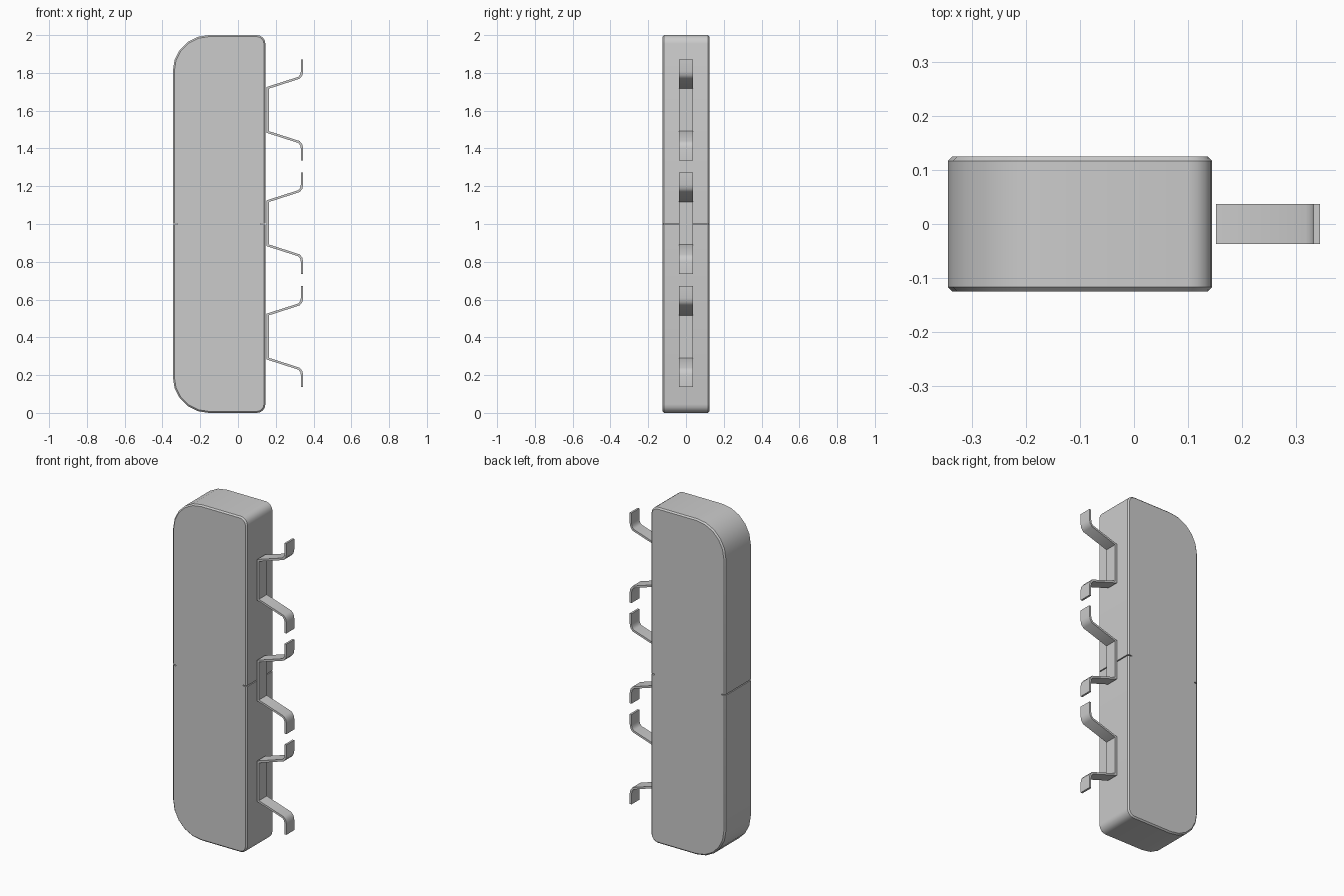
import bpy, bmesh, math
from mathutils import Vector

if "Cube" in bpy.data.objects:
    bpy.data.objects.remove(bpy.data.objects["Cube"])


def prism(name, pts, half_width):
    """Extrude an XZ outline symmetrically along y."""
    bm = bmesh.new()
    face = bm.faces.new([bm.verts.new((x, -half_width, z)) for x, z in pts])
    ext = bmesh.ops.extrude_face_region(bm, geom=[face])
    moved = [g for g in ext["geom"] if isinstance(g, bmesh.types.BMVert)]
    bmesh.ops.translate(bm, verts=moved, vec=(0, 2 * half_width, 0))
    bmesh.ops.recalc_face_normals(bm, faces=bm.faces)
    mesh = bpy.data.meshes.new(name)
    bm.to_mesh(mesh)
    bm.free()
    obj = bpy.data.objects.new(name, mesh)
    bpy.context.collection.objects.link(obj)
    return obj


def smooth(obj, angle):
    bpy.ops.object.select_all(action='DESELECT')
    obj.select_set(True)
    bpy.context.view_layer.objects.active = obj
    bpy.ops.object.shade_smooth_by_angle(angle=math.radians(angle))


def corner(cx, cz, r, start, steps):
    angles = [math.radians(start + 90 * i / steps) for i in range(steps + 1)]
    return [(cx + r * math.cos(a), cz + r * math.sin(a)) for a in angles]


def ribbon(path, t):
    """Thicken an open path into a strip outline with mitred bends."""
    p = [Vector(q) for q in path]
    left, right = [], []
    for i, q in enumerate(p):
        d0 = (q - p[max(i - 1, 0)]).normalized()
        d1 = (p[min(i + 1, len(p) - 1)] - q).normalized()
        d0, d1 = (d0 if i else d1), (d1 if i < len(p) - 1 else d0)
        n0, n1 = Vector((-d0.y, d0.x)), Vector((-d1.y, d1.x))
        m = (n0 + n1).normalized()
        m *= t / 2 / m.dot(n0)
        left.append(tuple(q + m))
        right.append(tuple(q - m))
    return left + right[::-1]


# Handle body: broad rounding on the grip side, tight rounding on the clip side
X0, X1, R, r = -0.345, 0.145, 0.19, 0.045
outline = (corner(X1 - r, 2 - r, r, 0, 4) + corner(X0 + R, 2 - R, R, 90, 5)
           + corner(X0 + R, R, R, 180, 5) + corner(X1 - r, r, r, 270, 4))
body = prism("handle_body", outline, 0.125)
bevel = body.modifiers.new("rim_chamfer", 'BEVEL')
bevel.width = 0.008
bevel.segments = 1
bevel.limit_method = 'ANGLE'
bevel.angle_limit = math.radians(60)

# Shallow seam groove at mid height on both narrow sides
for side, x in (("left", X0), ("right", X1)):
    d, h = 0.025, 0.003
    cutter = prism("seam_cutter_" + side,
                   [(x - d, 1 - h), (x + d, 1 - h), (x + d, 1 + h), (x - d, 1 + h)], 0.2)
    cutter.hide_render = True
    cutter.hide_set(True)
    cut = body.modifiers.new("seam_" + side, 'BOOLEAN')
    cut.operation = 'DIFFERENCE'
    cut.solver = 'EXACT'
    cut.object = cutter
smooth(body, 30)

# Three bent spring clips along the flat side
half = [(0.339, 0.268), (0.339, 0.205), (0.335, 0.185), (0.323, 0.17), (0.158, 0.117)]
path = half + [(x, -z) for x, z in reversed(half)]
for i, zc in enumerate((0.404, 1.004, 1.604)):
    clip = prism(f"spring_clip_{i + 1}",
                 ribbon([(x, z + zc) for x, z in path], 0.012), 0.037)
    smooth(clip, 40)
